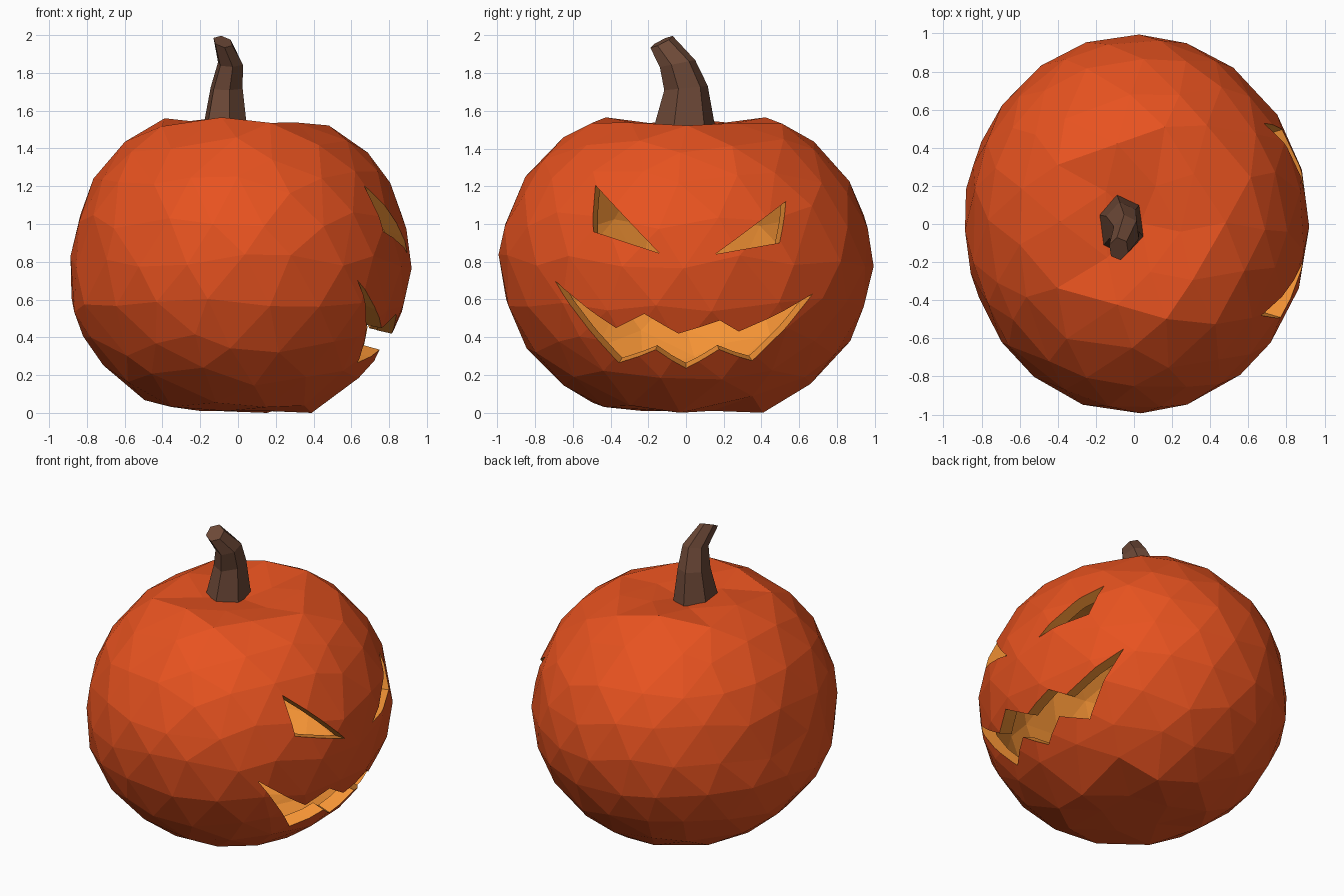
import bpy, bmesh, math, random
from mathutils import Vector

if "Cube" in bpy.data.objects:
    bpy.data.objects.remove(bpy.data.objects["Cube"])

random.seed(4)
RX, RY, RZ, ZC = 0.92, 0.995, 0.87, 0.80


def material(name, rgb):
    m = bpy.data.materials.new(name)
    m.diffuse_color = (*rgb, 1)
    m.use_nodes = True
    m.node_tree.nodes["Principled BSDF"].inputs["Base Color"].default_value = m.diffuse_color
    return m


def add_object(name, bm, mats):
    me = bpy.data.meshes.new(name)
    bm.to_mesh(me)
    bm.free()
    for m in mats:
        me.materials.append(m)
    ob = bpy.data.objects.new(name, me)
    bpy.context.collection.objects.link(ob)
    return ob


skin = material("skin", (0.80, 0.085, 0.014))
flesh = material("flesh", (0.90, 0.29, 0.035))
bark = material("bark", (0.15, 0.065, 0.038))

# Pumpkin shell: irregular squashed ball, flat below and dimpled on top
bm = bmesh.new()
bmesh.ops.create_icosphere(bm, subdivisions=3, radius=1)
for v in bm.verts:
    d = (v.co + Vector([random.uniform(-0.05, 0.05) for _ in range(3)])).normalized()
    p = Vector((d.x * RX, d.y * RY, ZC + d.z * RZ))
    # Flatter upper left flank, lower right shoulder
    if p.x < 0 and p.z > 0.7:
        p.x *= 0.965
    top = 1.565 - 0.09 * max(0, p.x)
    if p.z > top:
        p.z = top - 0.07 * max(0, 1 - math.hypot(p.x, p.y) / 0.42)
    elif p.z < 0.03:
        p.z = 0.0 if math.hypot(p.x, p.y) > 0.25 else 0.01
    v.co = p

# Hollow inside: shrunken, inward-facing copy
dup = bmesh.ops.duplicate(bm, geom=bm.verts[:] + bm.edges[:] + bm.faces[:])["geom"]
centre = Vector((0, 0, ZC))
for g in dup:
    if isinstance(g, bmesh.types.BMVert):
        g.co = centre + (g.co - centre) * 0.91
inner = [g for g in dup if isinstance(g, bmesh.types.BMFace)]
for f in inner:
    f.material_index = 1
bmesh.ops.reverse_faces(bm, faces=inner)
pumpkin = add_object("pumpkin_shell", bm, [skin, flesh])

# Carved face on the +x side: outlines as (y, z)
left_eye = [(-.48, 1.205), (-.49, .96), (-.14, .845)]
right_eye = [(.53, 1.12), (.155, .84), (.495, .90)]
mouth = [(-.695, .70), (-.355, .265), (-.16, .335), (0, .235), (.175, .335), (.35, .276),
         (.67, .63), (.28, .43), (.18, .49), (-.04, .42), (-.22, .525), (-.37, .45)]

cut = bmesh.new()
for outline in (left_eye, right_eye, mouth):
    rings = []
    for x in (0.35, 1.1):
        ring = []
        for y, z in outline:
            # Taper each wall so that it meets the skin on the outline
            s = RX * math.sqrt(max(0.05, 1 - (y / RY) ** 2 - ((z - ZC) / RZ) ** 2)) - 0.015
            k = 0.6 * (x - s)
            ring.append(cut.verts.new((x, y * (1 + k), z + (z - ZC) * k)))
        rings.append(ring)
    a, b = rings
    n = len(a)
    cut.faces.new(a)
    cut.faces.new(b)
    for i in range(n):
        j = (i + 1) % n
        cut.faces.new((a[i], a[j], b[j], b[i]))
for f in cut.faces:
    f.material_index = 1
bmesh.ops.triangulate(cut, faces=cut.faces[:])
bmesh.ops.recalc_face_normals(cut, faces=cut.faces[:])
cutter = add_object("face_cutter", cut, [skin, flesh])
cutter.hide_render = True

mod = pumpkin.modifiers.new("carve", 'BOOLEAN')
mod.operation = 'DIFFERENCE'
mod.solver = 'EXACT'
mod.object = cutter
bpy.context.view_layer.objects.active = pumpkin
bpy.ops.object.modifier_apply(modifier=mod.name)
bpy.data.objects.remove(cutter)

# Bent six-sided stem: rings of (x, y, z, x radius, y radius, tilt x, tilt y)
bm = bmesh.new()
prev = None
for x, y, z, rx, ry, tx, ty in [(-.07, -.01, 1.47, .13, .175, 0, 0), (-.06, 0, 1.72, .09, .117, 0, .1),
                                (-.04, -.045, 1.85, .07, .095, 0, .2), (-.08, -.13, 1.965, .053, .06, -.2, .5)]:
    ring = []
    for i in range(6):
        t = math.radians(100) + i * math.tau / 6
        dx, dy = rx * math.cos(t), ry * math.sin(t)
        ring.append(bm.verts.new((x + dx, y + dy, z + tx * dx + ty * dy)))
    if prev:
        for i in range(6):
            j = (i + 1) % 6
            bm.faces.new((prev[i], prev[j], ring[j], ring[i]))
    else:
        bm.faces.new(ring[::-1])
    prev = ring
bm.faces.new(prev)
add_object("stem", bm, [bark])
